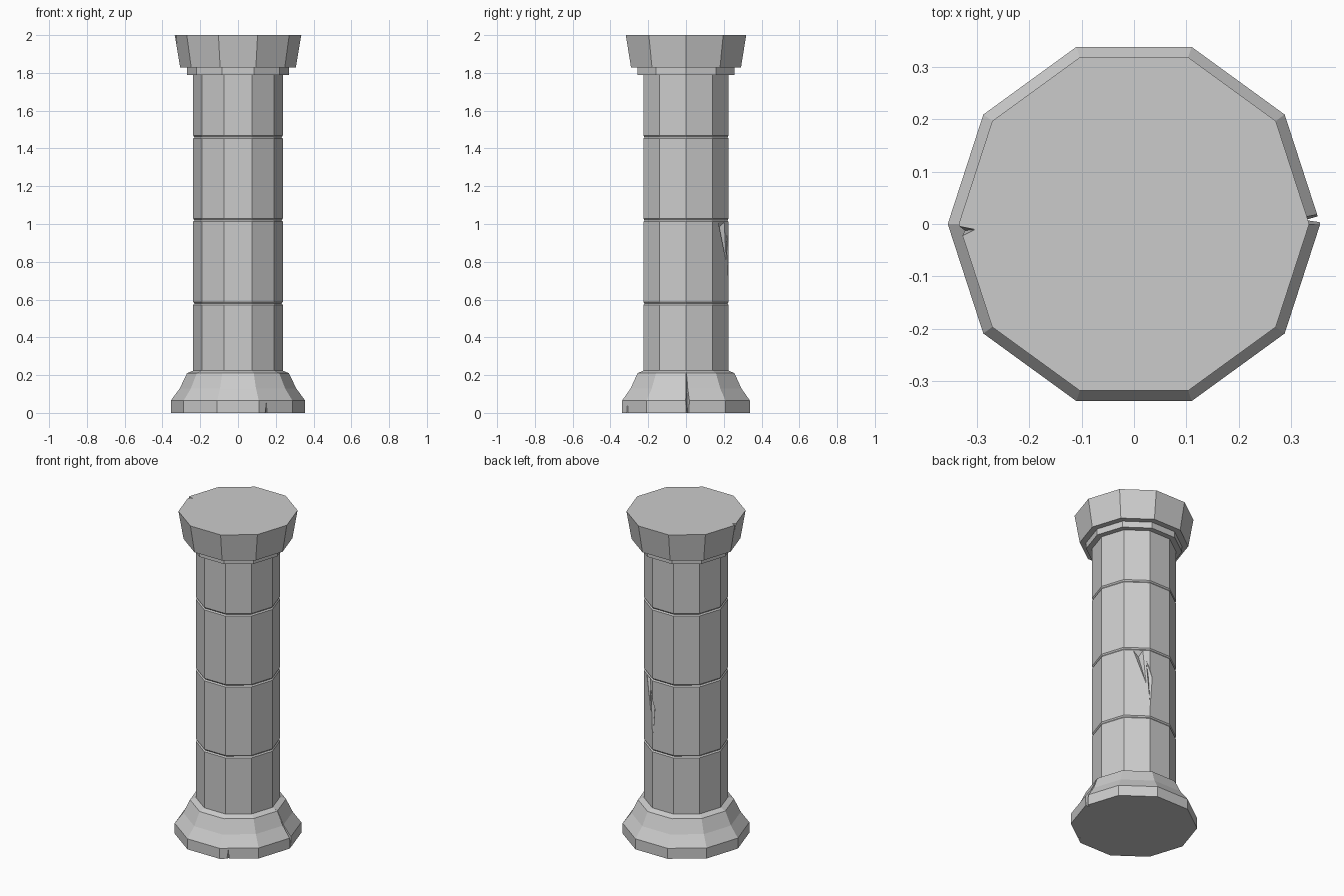
import bpy, bmesh
from math import cos, sin, tau

if "Cube" in bpy.data.objects:
    bpy.data.objects.remove(bpy.data.objects["Cube"])

SIDES = 10


def lathe(name, profile):
    """Ten-sided solid of revolution from (radius, z) pairs, capped."""
    bm = bmesh.new()
    rings = [[bm.verts.new((r * cos(tau * i / SIDES), r * sin(tau * i / SIDES), z))
              for i in range(SIDES)] for r, z in profile]
    for a, b in zip(rings, rings[1:]):
        for i in range(SIDES):
            j = (i + 1) % SIDES
            bm.faces.new((a[i], a[j], b[j], b[i]))
    bm.faces.new(rings[0][::-1])
    bm.faces.new(rings[-1])
    return finish(name, bm)


def finish(name, bm):
    bmesh.ops.recalc_face_normals(bm, faces=bm.faces[:])
    me = bpy.data.meshes.new(name)
    bm.to_mesh(me)
    bm.free()
    ob = bpy.data.objects.new(name, me)
    bpy.context.collection.objects.link(ob)
    return ob


def chip(target, points):
    """Cut the convex hull of the points out of the target."""
    bm = bmesh.new()
    for p in points:
        bm.verts.new(p)
    bmesh.ops.convex_hull(bm, input=bm.verts[:])
    cutter = finish("chip_cutter", bm)
    cutter.hide_render = True
    mod = target.modifiers.new("chip", 'BOOLEAN')
    mod.operation, mod.solver, mod.object = 'DIFFERENCE', 'EXACT', cutter
    bpy.context.view_layer.objects.active = target
    bpy.ops.object.modifier_apply(modifier=mod.name)
    bpy.data.objects.remove(cutter)


def wedge(target, mouth, inner):
    """Chip with its mouth on the surface, widened outwards, and a point inside."""
    chip(target, mouth + [(x * 1.2, y * 1.2, z) for x, y, z in mouth] + inner)


# Flared base
base = lathe("base", [(.356, 0), (.356, .065), (.308, .13), (.27, .21), (.235, .225)])

# Shaft with three shallow joints between drums
R = .237
profile = [(R, .215)]
for z in (.58, 1.02, 1.46):
    profile += [(R, z - .008), (R - .006, z), (R, z + .008)]
shaft = lathe("shaft", profile + [(R, 1.795)])

# Collar and capital
collar = lathe("collar", [(.27, 1.79), (.27, 1.83)])
capital = lathe("capital", [(.306, 1.828), (.335, 2)])

# Crack up the right corner of the base
chip(base, [(.40, -.002, -.01), (.40, .028, -.01), (.33, .008, -.01),
            (.33, -.004, .22), (.33, .01, .22), (.255, 0, .22)])
# Small nick at the front of the base
chip(base, [(.14, -.34, -.01), (.165, -.33, -.01), (.146, -.285, -.01),
            (.155, -.325, .055), (.15, -.309, .055)])
# Nick in the top left corner of the capital
chip(capital, [(-.36, .002, 2.01), (-.36, -.04, 2.01), (-.30, -.01, 2.01),
               (-.345, -.015, 1.90)])
# Broken flakes on the back right of the shaft
wedge(shaft, [(.148, .17, 1.01), (.105, .202, 1.01), (.09, .213, .80)],
      [(.112, .172, .98)])
wedge(shaft, [(.09, .213, .95), (.07, .226, .65), (.055, .226, .84)],
      [(.068, .208, .84)])
